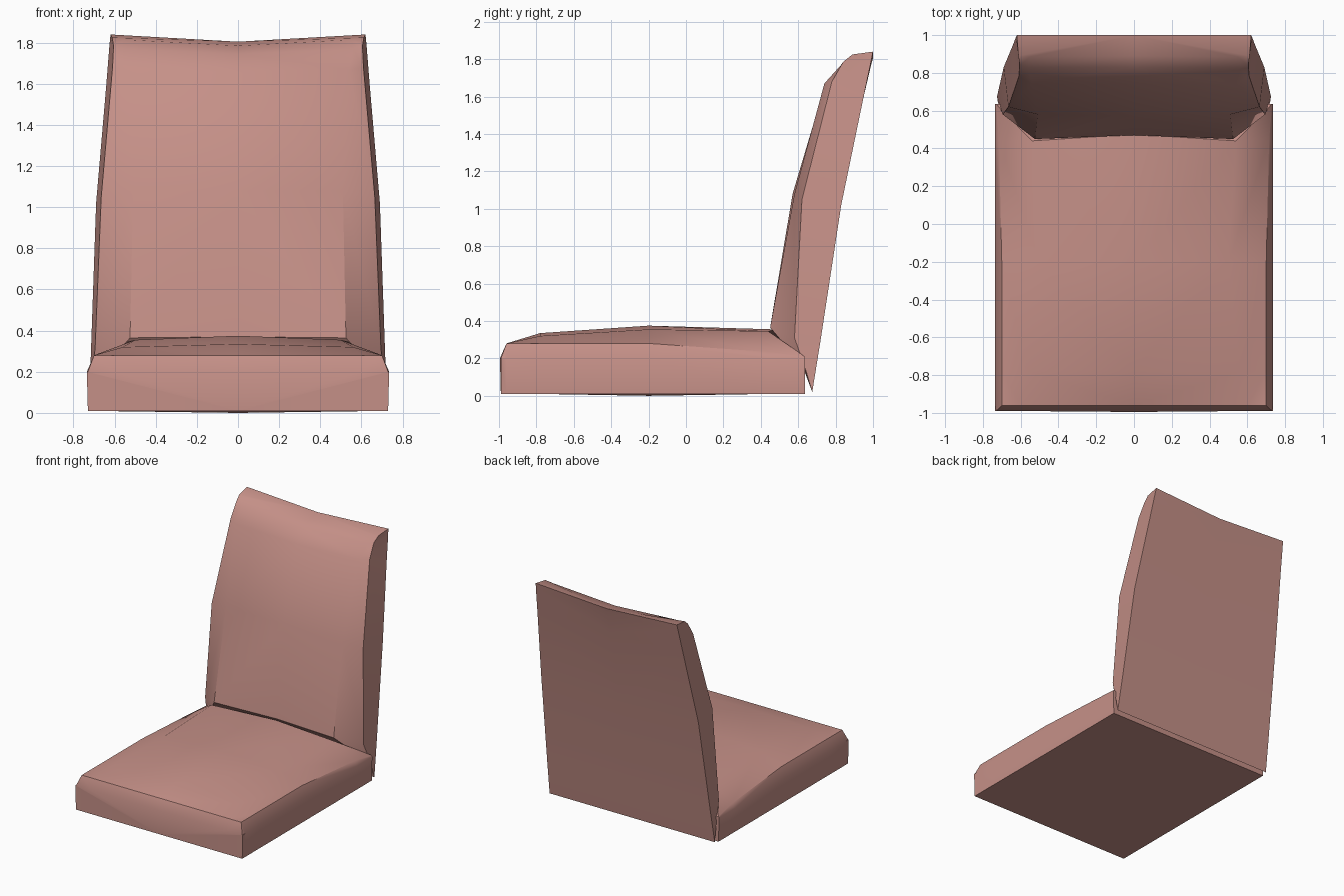
import bpy
import bmesh
from math import radians

default_cube = bpy.data.objects.get("Cube")
if default_cube:
    bpy.data.objects.remove(default_cube, do_unlink=True)

# Upholstery
fabric = bpy.data.materials.new("dusty pink fabric")
fabric.use_nodes = True
pink = (0.56, 0.28, 0.245, 1)
fabric.diffuse_color = pink
shader = next(n for n in fabric.node_tree.nodes if n.type == "BSDF_PRINCIPLED")
shader.inputs["Base Color"].default_value = pink


def cushion(name, sections):
    """Loft half sections running from one middle edge to the other, then mirror."""
    bm = bmesh.new()
    rows = [[bm.verts.new(point) for point in section] for section in sections]
    for near, far in zip(rows, rows[1:]):
        for i in range(len(near) - 1):
            bm.faces.new((near[i], near[i + 1], far[i]))
            bm.faces.new((near[i + 1], far[i + 1], far[i]))
    # Close both ends, leaving only the mirror plane open
    for row, flip in ((rows[0], True), (rows[-1], False)):
        for i in range(1, len(row) - 1):
            triangle = [row[0], row[i], row[i + 1]]
            bm.faces.new(triangle[::-1] if flip else triangle)
    bmesh.ops.recalc_face_normals(bm, faces=bm.faces)
    mesh = bpy.data.meshes.new(name)
    bm.to_mesh(mesh)
    bm.free()
    mesh.materials.append(fabric)
    obj = bpy.data.objects.new(name, mesh)
    bpy.context.collection.objects.link(obj)
    mirror = obj.modifiers.new("mirror", "MIRROR")
    mirror.use_clip = True
    mirror.merge_threshold = 0.001
    bpy.ops.object.select_all(action="DESELECT")
    obj.select_set(True)
    bpy.context.view_layer.objects.active = obj
    bpy.ops.object.modifier_apply(modifier=mirror.name)
    bpy.ops.object.shade_smooth_by_angle(angle=radians(32))
    return obj


def seat_section(y, shoulder, inner, middle, floor=0.01):
    """Flat underside, upright side, soft shoulder and crowned top."""
    return [(0, y, floor), (0.73, y, 0.01), (0.735, y, 0.2), shoulder, inner, middle]


# Seat cushion, front to back
cushion("seat_cushion", [
    seat_section(-0.99, (0.73, -0.99, 0.2), (0.6, -0.99, 0.2), (0, -0.995, 0.2)),
    seat_section(-0.96, (0.7, -0.96, 0.28), (0.6, -0.96, 0.28), (0, -0.96, 0.28)),
    seat_section(-0.78, (0.7, -0.78, 0.28), (0.56, -0.78, 0.32), (0, -0.78, 0.335)),
    seat_section(-0.2, (0.7, -0.2, 0.28), (0.5, -0.2, 0.355), (0, -0.2, 0.375), 0),
    seat_section(0.44, (0.715, 0.44, 0.235), (0.54, 0.44, 0.345), (0, 0.475, 0.355)),
    seat_section(0.635, (0.73, 0.635, 0.21), (0.56, 0.61, 0.17), (0, 0.61, 0.17)),
])


def back_section(corner, shoulder, inner, middle, dip=0):
    """Flat rear, thin side and padded front, with an optional dip in the middle."""
    x, y, z = corner
    return [(0, y, z - dip), corner, shoulder, inner, middle]


# Backrest cushion, top to bottom
cushion("backrest_cushion", [
    back_section((0.62, 1.0, 1.84), (0.612, 0.89, 1.825),
                 (0.55, 0.885, 1.815), (0, 0.89, 1.785), 0.035),
    back_section((0.625, 0.99, 1.79), (0.605, 0.84, 1.785),
                 (0.56, 0.83, 1.77), (0, 0.83, 1.745), 0.02),
    back_section((0.64, 0.95, 1.6), (0.61, 0.78, 1.68),
                 (0.54, 0.74, 1.67), (0, 0.74, 1.65)),
    back_section((0.69, 0.83, 1.02), (0.665, 0.62, 1.05),
                 (0.51, 0.58, 1.08), (0, 0.57, 1.08)),
    back_section((0.715, 0.72, 0.3), (0.695, 0.58, 0.31),
                 (0.525, 0.45, 0.365), (0, 0.47, 0.37)),
    back_section((0.725, 0.675, 0.02), (0.72, 0.64, 0.14),
                 (0.56, 0.63, 0.14), (0, 0.63, 0.14)),
])
